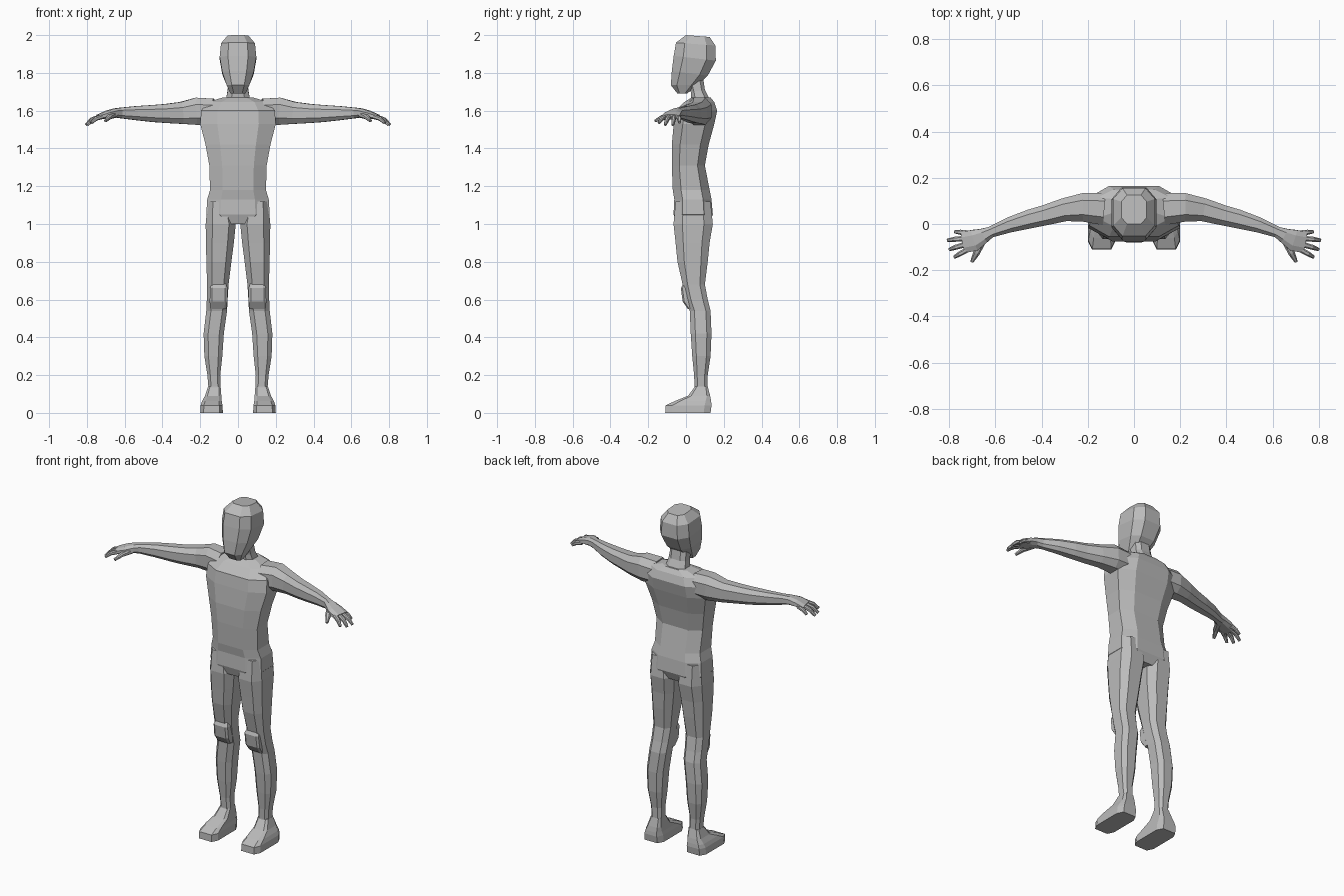
import bpy, bmesh
from mathutils import Vector

grey = bpy.data.materials.new("plain grey")
grey.diffuse_color = (0.5, 0.5, 0.5, 1)


def octagon(center, u, v, c):
    """Eight-sided section with half axes u and v; c is the flat share of each side."""
    signs = [(1, -c), (1, c), (c, 1), (-c, 1), (-1, c), (-1, -c), (-c, -1), (c, -1)]
    return [center + u * a + v * b for a, b in signs]


def level(x0, x1, front, back, c=0.55):
    """Section of an upright part; front and back are (y, z)."""
    f, b = Vector((0, *front)), Vector((0, *back))
    center = (f + b) / 2 + Vector(((x0 + x1) / 2, 0, 0))
    return octagon(center, Vector(((x1 - x0) / 2, 0, 0)), (b - f) / 2, c)


def limb(path, c=0.5):
    """Sections along a path of (x, y, z, half width, half height)."""
    pts = [Vector(p[:3]) for p in path]
    rings = []
    for i, p in enumerate(path):
        d = (pts[min(i + 1, len(pts) - 1)] - pts[max(i - 1, 0)]).normalized()
        side = Vector((0, 0, 1)).cross(d).normalized()
        rings.append(octagon(pts[i], side * p[3], d.cross(side) * p[4], c))
    return rings


def loft(name, rings, mirror=False):
    bm = bmesh.new()
    loops = [[bm.verts.new(p) for p in ring] for ring in rings]
    for a, b in zip(loops, loops[1:]):
        for i in range(8):
            j = (i + 1) % 8
            bm.faces.new((a[i], a[j], b[j], b[i]))
    bm.faces.new(loops[0])
    bm.faces.new(loops[-1])
    bmesh.ops.recalc_face_normals(bm, faces=bm.faces)
    mesh = bpy.data.meshes.new(name)
    bm.to_mesh(mesh)
    bm.free()
    mesh.materials.append(grey)
    obj = bpy.data.objects.new(name, mesh)
    bpy.context.collection.objects.link(obj)
    if mirror:
        mod = obj.modifiers.new("Mirror", 'MIRROR')
        mod.use_mirror_merge = False
    return obj


# Torso: z, half width, front y, back y
torso = [(1.00, .12, -.05, .12), (1.05, .168, -.066, .142), (1.13, .163, -.062, .135),
         (1.18, .148, -.070, .125), (1.31, .152, -.075, .100), (1.42, .172, -.075, .120),
         (1.53, .200, -.065, .150), (1.60, .195, -.055, .165), (1.645, .16, -.01, .150),
         (1.67, .08, .03, .13)]
loft("torso", [level(-w, w, (f, z), (b, z)) for z, w, f, b in torso])

# Neck leaning forward
loft("neck", [level(-w, w, f, b) for w, f, b in [
    (.068, (.03, 1.64), (.135, 1.64)), (.055, (.025, 1.70), (.10, 1.71)),
    (.05, (0, 1.78), (.09, 1.78))]])

# Head: half width, front (y, z), back (y, z)
loft("head", [level(-w, w, f, b) for w, f, b in [
    (.040, (-.045, 1.69), (.005, 1.69)), (.060, (-.080, 1.735), (.060, 1.735)),
    (.083, (-.075, 1.81), (.115, 1.785)), (.097, (-.065, 1.89), (.158, 1.865)),
    (.090, (-.053, 1.96), (.155, 1.945)), (.055, (0, 2.0), (.125, 1.99))]])

# Legs: z, inner x, outer x, front y, back y
leg = [(1.12, .04, .160, -.055, .130), (1.0, .012, .171, -.066, .142),
       (.90, .022, .170, -.055, .125), (.80, .035, .167, -.045, .115),
       (.68, .050, .164, -.018, .100), (.60, .055, .165, .000, .115),
       (.54, .058, .168, .020, .130), (.42, .075, .182, .025, .135),
       (.30, .083, .178, .033, .130), (.20, .094, .162, .043, .115),
       (.14, .092, .157, .045, .115), (.07, .095, .160, .035, .115)]
loft("leg", [level(a, b, (f, z), (k, z)) for z, a, b, f, k in leg], True)

# Kneecaps
knee = [(.685, .065, .140, -.015, .04), (.66, .056, .148, -.027, .04),
        (.59, .056, .150, -.018, .05), (.55, .062, .148, .010, .06)]
loft("kneecap", [level(a, b, (f, z), (k, z), .75) for z, a, b, f, k in knee], True)

# Feet
foot = [(0, .080, .200, -.110, .130), (.04, .082, .198, -.108, .135),
        (.062, .086, .190, -.060, .133), (.09, .088, .175, .010, .128),
        (.14, .092, .158, .048, .115)]
loft("foot", [level(a, b, (f, z), (k, z), .7) for z, a, b, f, k in foot], True)

# Arms running into the palms
loft("arm", limb([
    (.13, .065, 1.595, .070, .068), (.22, .072, 1.597, .062, .072),
    (.30, .062, 1.588, .050, .058), (.385, .038, 1.585, .044, .050),
    (.45, .022, 1.585, .041, .045), (.54, -.004, 1.587, .033, .037),
    (.62, -.035, 1.588, .024, .028), (.65, -.050, 1.588, .032, .024),
    (.69, -.070, 1.580, .046, .020), (.74, -.080, 1.566, .046, .013)]), True)

# Fingers and thumb: base, middle joint, tip
fingers = {
    "little_finger": [(.715, -.040, 1.568), (.750, -.036, 1.558), (.775, -.034, 1.538)],
    "ring_finger": [(.725, -.062, 1.570), (.775, -.066, 1.553), (.806, -.070, 1.525)],
    "middle_finger": [(.725, -.087, 1.570), (.770, -.100, 1.553), (.798, -.110, 1.525)],
    "index_finger": [(.715, -.108, 1.570), (.752, -.128, 1.558), (.777, -.143, 1.535)],
    "thumb": [(.655, -.070, 1.578), (.682, -.125, 1.566), (.702, -.163, 1.545)],
}
for name, pts in fingers.items():
    k = 1.35 if name == "thumb" else 1
    sizes = [(.012 * k, .012 * k), (.011 * k, .011), (.007, .007)]
    loft(name, limb([p + s for p, s in zip(pts, sizes)]), True)
